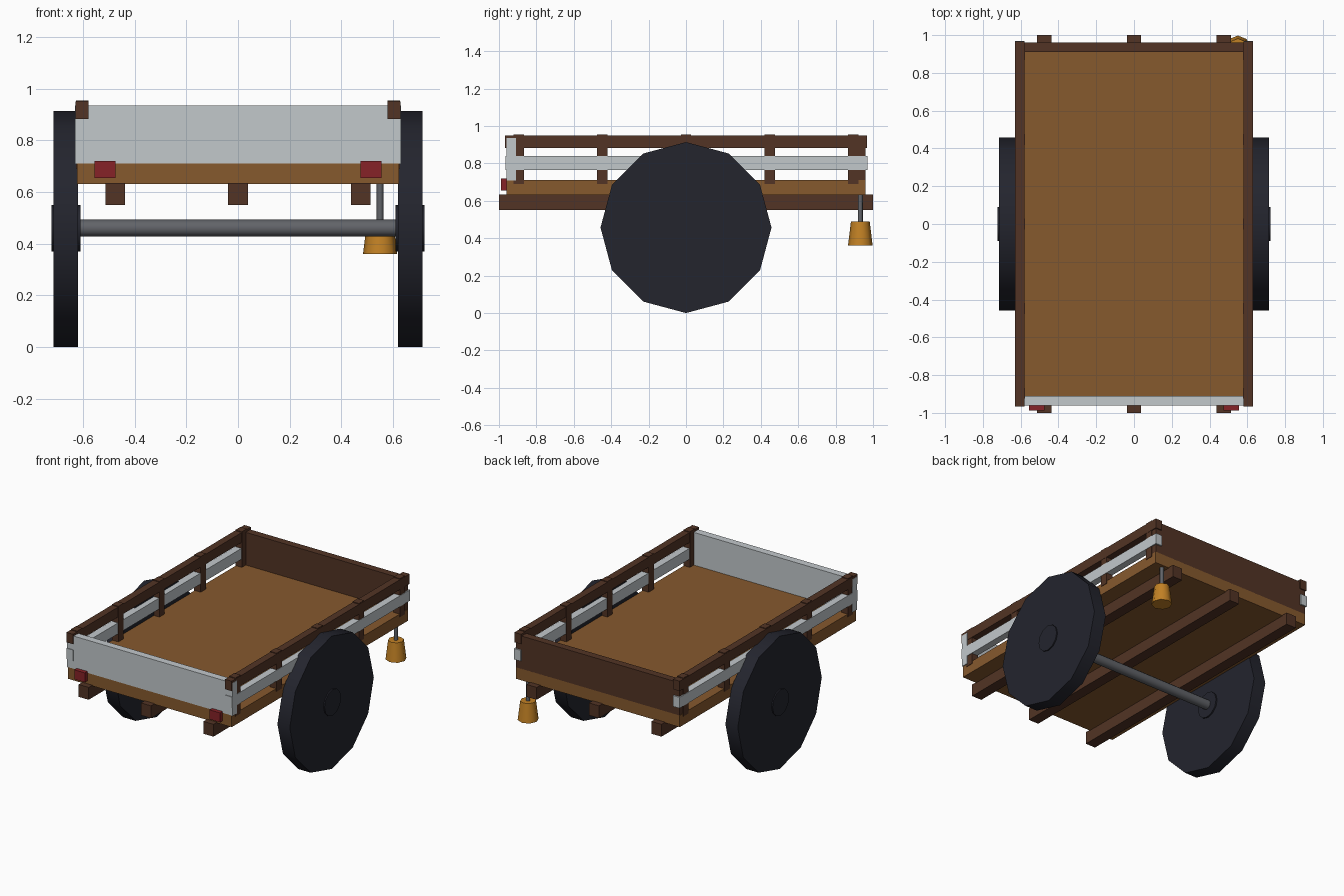
import bpy, math

cube = bpy.data.objects.get("Cube")
if cube:
    bpy.data.objects.remove(cube)


def material(name, rgb):
    m = bpy.data.materials.new(name)
    m.use_nodes = True
    m.diffuse_color = (*rgb, 1)
    m.node_tree.nodes["Principled BSDF"].inputs["Base Color"].default_value = (*rgb, 1)
    return m


PLANK = material("plank brown", (0.24, 0.1, 0.027))
DARK = material("dark wood", (0.085, 0.034, 0.018))
WHITE = material("pale grey paint", (0.54, 0.58, 0.6))
TYRE = material("tyre black", (0.017, 0.018, 0.027))
STEEL = material("steel grey", (0.12, 0.126, 0.14))
RED = material("reflector red", (0.24, 0.016, 0.02))
AMBER = material("amber", (0.54, 0.22, 0.018))


def box(name, mat, x, y, z):
    """Box given by its (low, high) range on each axis."""
    ranges = (x, y, z)
    bpy.ops.mesh.primitive_cube_add(size=1, location=[(a + b) / 2 for a, b in ranges])
    ob = bpy.context.object
    ob.name = name
    ob.scale = [b - a for a, b in ranges]
    bpy.ops.object.transform_apply(location=False, rotation=False, scale=True)
    ob.data.materials.append(mat)
    return ob


def rod(name, mat, loc, r1, r2, length, sides, along_x=False, angle=40):
    """Cylinder or tapered cylinder along z or x."""
    turn = (0, math.pi / 2, 0) if along_x else (0, 0, 0)
    bpy.ops.mesh.primitive_cone_add(vertices=sides, radius1=r1, radius2=r2,
                                    depth=length, location=loc, rotation=turn)
    ob = bpy.context.object
    ob.name = name
    ob.data.materials.append(mat)
    bpy.ops.object.shade_smooth_by_angle(angle=math.radians(angle))
    return ob


# Deck and the three beams beneath it
box("deck", PLANK, (-0.624, 0.624), (-0.96, 0.96), (0.63, 0.71))
for i, x in enumerate((-0.475, 0, 0.475)):
    box(f"floor_beam_{i + 1}", DARK, (x - 0.038, x + 0.038), (-1, 1), (0.55, 0.635))

# End boards
box("front_board", WHITE, (-0.631, 0.631), (-0.96, -0.91), (0.708, 0.935))
box("back_board", DARK, (-0.622, 0.622), (0.91, 0.96), (0.708, 0.935))

# Side rails and posts
for side, s in (("left", 1), ("right", -1)):
    def span(a, b):
        return tuple(sorted((s * a, s * b)))

    box(f"{side}_top_rail", DARK, span(0.579, 0.629), (-0.967, 0.967), (0.882, 0.95))
    box(f"{side}_middle_rail", WHITE, span(0.581, 0.63), (-0.965, 0.97), (0.765, 0.84))
    for i in range(5):
        y = -0.895 + i * 0.4475
        box(f"{side}_post_{i + 1}", DARK, span(0.578, 0.627),
            (y - 0.028, y + 0.028), (0.69, 0.955))

    # Reflectors, wheels and hubs
    box(f"{side}_reflector", RED, span(0.475, 0.555), (-0.988, -0.955), (0.655, 0.72))
    rod(f"{side}_wheel", TYRE, (s * 0.667, 0, 0.457), 0.457, 0.457, 0.094, 12, True)
    rod(f"{side}_hub", TYRE, (s * 0.666, 0, 0.46), 0.09, 0.09, 0.112, 12, True)

# Axle
rod("axle", STEEL, (0, 0, 0.46), 0.033, 0.033, 1.26, 12, True)

# Hanging lantern at the back
rod("lantern_rod", STEEL, (0.55, 0.932, 0.56), 0.013, 0.013, 0.15, 8, angle=50)
rod("lantern", AMBER, (0.55, 0.932, 0.425), 0.066, 0.05, 0.13, 8, angle=50)
